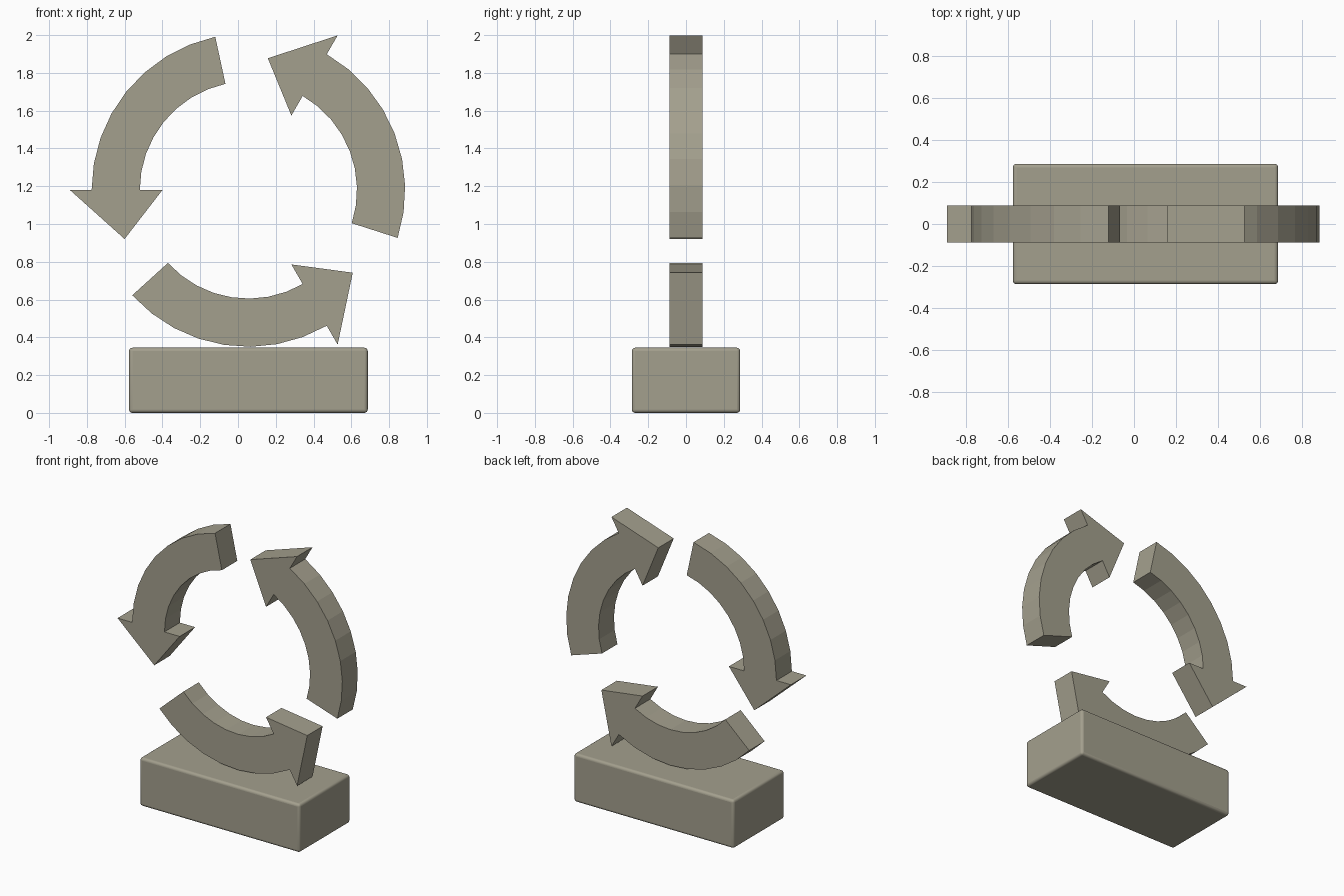
import bpy, bmesh
from math import cos, sin, radians

if "Cube" in bpy.data.objects:
    bpy.data.objects.remove(bpy.data.objects["Cube"], do_unlink=True)

COLOUR = (0.37, 0.35, 0.27, 1)
stone = bpy.data.materials.new("warm grey stone")
stone.use_nodes = True
stone.diffuse_color = COLOUR
stone.node_tree.nodes["Principled BSDF"].inputs["Base Color"].default_value = COLOUR

CENTRE_X, CENTRE_Z = 0.055, 1.18
INNER, OUTER = 0.575, 0.83
HALF_DEPTH = 0.087
STEPS = 8


def add_object(name, bm):
    bmesh.ops.recalc_face_normals(bm, faces=bm.faces)
    mesh = bpy.data.meshes.new(name)
    bm.to_mesh(mesh)
    bm.free()
    mesh.materials.append(stone)
    obj = bpy.data.objects.new(name, mesh)
    bpy.context.collection.objects.link(obj)
    return obj


def ring_arrow(name, tail):
    """Curved arrow that runs anticlockwise from the tail angle."""
    head, tip = tail + 77.8, tail + 99.4
    angles = [tail + (head - tail) * i / STEPS for i in range(STEPS + 1)]
    outline = [(OUTER, a) for a in angles]
    outline += [(0.945, head), (0.705, tip), (0.455, head)]
    outline += [(INNER, a) for a in reversed(angles)]
    bm = bmesh.new()
    verts = [bm.verts.new((CENTRE_X + r * cos(radians(a)), -HALF_DEPTH,
                           CENTRE_Z + r * sin(radians(a)))) for r, a in outline]
    face = bm.faces.new(verts)
    solid = bmesh.ops.extrude_face_region(bm, geom=[face])
    moved = [g for g in solid["geom"] if isinstance(g, bmesh.types.BMVert)]
    bmesh.ops.translate(bm, verts=moved, vec=(0, 2 * HALF_DEPTH, 0))
    # Keep the front cap if the extrusion consumed it
    if not any(all(v.co.y < 0 for v in f.verts) for f in bm.faces):
        bm.faces.new(verts)
    return add_object(name, bm)


# Three arrows around the ring
for i, name in enumerate(("left_arrow", "right_arrow", "bottom_arrow")):
    ring_arrow(name, 102.2 + (0, -120, 120)[i])

# Block base with softly rounded edges
bm = bmesh.new()
bmesh.ops.create_cube(bm, size=1)
bmesh.ops.scale(bm, verts=bm.verts, vec=(1.264, 0.574, 0.345))
bmesh.ops.translate(bm, verts=bm.verts, vec=(CENTRE_X, 0, 0.1725))
base = add_object("base_block", bm)
bevel = base.modifiers.new("rounded edges", "BEVEL")
bevel.width = 0.018
bevel.segments = 4
bpy.context.view_layer.objects.active = base
base.select_set(True)
bpy.ops.object.shade_smooth_by_angle(angle=radians(40))
